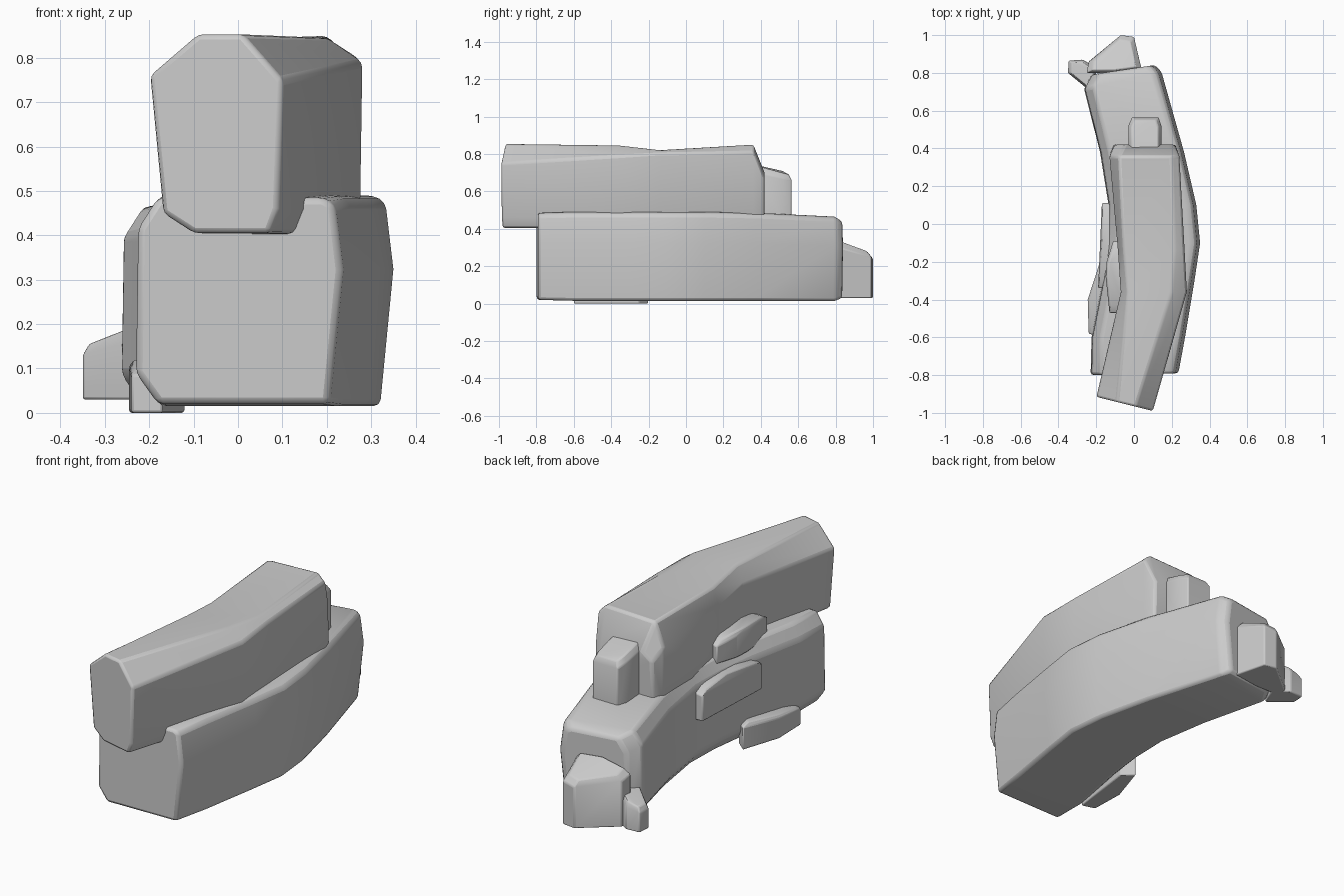
import bpy, bmesh, math
from mathutils import Vector


def finish(name, bm, bevel):
    bmesh.ops.recalc_face_normals(bm, faces=bm.faces)
    me = bpy.data.meshes.new(name)
    bm.to_mesh(me)
    bm.free()
    ob = bpy.data.objects.new(name, me)
    bpy.context.collection.objects.link(ob)
    mod = ob.modifiers.new("worn_edges", "BEVEL")
    mod.width, mod.segments = bevel, 2
    mod.limit_method, mod.angle_limit = "ANGLE", math.radians(28)
    bpy.ops.object.select_all(action="DESELECT")
    ob.select_set(True)
    bpy.context.view_layer.objects.active = ob
    bpy.ops.object.shade_smooth_by_angle(angle=math.radians(30))
    return ob


def loft(name, sections, bevel):
    """Skin closed x/z rings placed along y; skew slants a ring across x."""
    bm = bmesh.new()
    rings = [[bm.verts.new((x, y + skew * x, z)) for x, z in ring]
             for y, skew, ring in sections]
    n = len(rings[0])
    for a, b in zip(rings, rings[1:]):
        for i in range(n):
            j = (i + 1) % n
            bm.faces.new((a[i], a[j], b[j], b[i]))
    bm.faces.new(rings[0])
    bm.faces.new(rings[-1])
    return finish(name, bm, bevel)


def rock(name, plan, z0, chamfer=0.03, bevel=0.006):
    """Convex stone from plan points (x, y, top z) with a chamfered top."""
    bm = bmesh.new()
    c = sum((Vector(p) for p in plan), Vector()) / len(plan)
    for x, y, z in plan:
        bm.verts.new((x, y, z0))
        bm.verts.new((x, y, z - chamfer))
        bm.verts.new((x + (c.x - x) * 0.2, y + (c.y - y) * 0.2, z))
    res = bmesh.ops.convex_hull(bm, input=bm.verts)
    junk = [g for g in res["geom_interior"] if isinstance(g, bmesh.types.BMVert)]
    bmesh.ops.delete(bm, geom=junk, context="VERTS")
    bmesh.ops.dissolve_limit(bm, angle_limit=math.radians(6),
                             verts=bm.verts, edges=bm.edges)
    return finish(name, bm, bevel)


# Lower ledge: long curved slab, (y, skew, left, right, bottom, top)
lower = [(-0.795, 0.02, -0.23, 0.235, 0.02, 0.485),
         (-0.60, 0, -0.225, 0.27, 0.015, 0.49),
         (-0.30, 0, -0.165, 0.32, 0.015, 0.49),
         (-0.10, 0, -0.14, 0.35, 0.015, 0.49),
         (0.10, 0, -0.135, 0.33, 0.015, 0.49),
         (0.38, 0, -0.18, 0.265, 0.015, 0.485),
         (0.775, 0.22, -0.265, 0.145, 0.015, 0.465),
         (0.825, 0.15, -0.225, 0.11, 0.03, 0.44)]


def ledge_ring(l, r, b, t):
    h = t - b
    return [(l + 0.05, b), (r - 0.03, b), (r, b + 0.65 * h), (r - 0.018, t - 0.015),
            (r - 0.045, t), (l + 0.05, t), (l + 0.005, t - 0.07), (l, b + 0.07)]


loft("lower_ledge", [(y, k, ledge_ring(*s)) for y, k, *s in lower], 0.016)

# Upper ledge: offset slab resting on the lower one
upper = [
    (-0.965, -0.25, [(-0.09, .853), (0.01, .853), (0.10, .75), (0.09, .46),
                     (0.07, .405), (-0.10, .405), (-0.17, .45), (-0.20, .76)]),
    (-0.36, 0, [(-0.035, .845), (0.20, .845), (0.28, .79), (0.275, .46),
                (0.25, .40), (0.0, .40), (-0.05, .44), (-0.07, .75)]),
    (-0.14, 0, [(-0.055, .82), (0.215, .82), (0.268, .805), (0.265, .46),
                (0.24, .40), (-0.02, .40), (-0.08, .44), (-0.085, .73)]),
    (0.36, 0, [(-0.08, .84), (0.20, .85), (0.24, .81), (0.24, .46),
               (0.22, .40), (-0.08, .40), (-0.13, .44), (-0.13, .72)]),
    (0.42, 0, [(-0.05, .70), (0.18, .70), (0.215, .66), (0.22, .46),
               (0.20, .41), (-0.06, .41), (-0.11, .44), (-0.10, .66)])]
loft("upper_ledge", upper, 0.012)

# Stones at the back end
rock("back_stone", [(-0.25, 0.80, .31), (-0.24, 0.86, .29), (-0.07, 1.0, .27),
                    (0.0, 0.99, .28), (0.04, 0.82, .33), (-0.10, 0.80, .335)], 0.03)
rock("corner_stone", [(-0.35, 0.80, .155), (-0.345, 0.865, .155), (-0.27, 0.87, .17),
                      (-0.19, 0.82, .20), (-0.24, 0.71, .19)], 0.03, 0.025)
rock("step_stone", [(-0.03, 0.38, .735), (-0.03, 0.52, .71), (-0.01, 0.565, .69),
                    (0.13, 0.565, .69), (0.145, 0.52, .70), (0.145, 0.38, .73)], 0.44)

# Thin flakes on the left side
rock("low_flake", [(-0.24, -0.58, .10), (-0.245, -0.40, .12), (-0.18, -0.20, .13),
                   (-0.12, -0.25, .13), (-0.17, -0.60, .11)], 0.0, 0.015)
rock("middle_flake", [(-0.19, -0.34, .41), (-0.175, -0.08, .43), (-0.17, 0.11, .41),
                      (-0.10, 0.11, .42), (-0.10, -0.34, .43)], 0.26, 0.02)
rock("high_flake", [(-0.13, -0.47, .58), (-0.15, -0.28, .59), (-0.145, -0.20, .59),
                    (-0.11, -0.09, .57), (-0.04, -0.10, .58), (-0.04, -0.47, .58)],
     0.46, 0.02)
